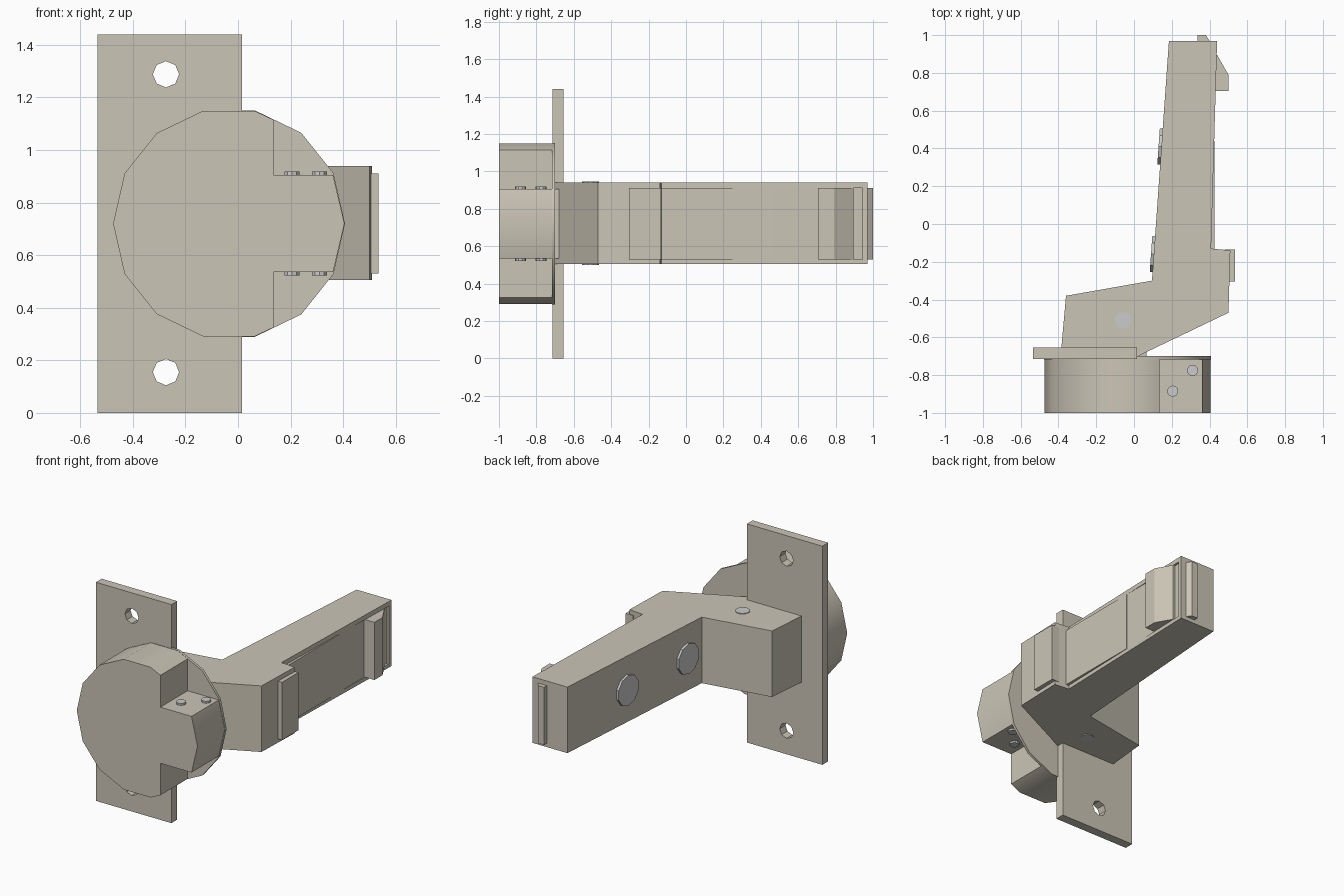
import bpy, bmesh, math
from mathutils import Vector

if "Cube" in bpy.data.objects:
    bpy.data.objects.remove(bpy.data.objects["Cube"])

CZ = 0.72          # mid height of the hinge
metal = bpy.data.materials.new("warm_metal")
metal.diffuse_color = (0.60, 0.56, 0.47, 1)
metal.use_nodes = True
metal.node_tree.nodes["Principled BSDF"].inputs["Base Color"].default_value = metal.diffuse_color


def prism(name, pts, a, b, axis="z", mat=metal, smooth=False, scale_a=1.0, centre=(0, 0)):
    """Extrude a 2D outline: axis z uses (x, y) points, axis y uses (x, z) points."""
    def place(p, d):
        return (p[0], p[1], d) if axis == "z" else (p[0], d, p[1])
    bm = bmesh.new()
    shrunk = [[c + (v - c) * scale_a for v, c in zip(p, centre)] for p in pts]
    lo = [bm.verts.new(place(p, a)) for p in shrunk]
    hi = [bm.verts.new(place(p, b)) for p in pts]
    bm.faces.new(lo)
    bm.faces.new(hi)
    n = len(pts)
    for i in range(n):
        j = (i + 1) % n
        bm.faces.new((lo[i], lo[j], hi[j], hi[i]))
    bmesh.ops.recalc_face_normals(bm, faces=bm.faces)
    me = bpy.data.meshes.new(name)
    bm.to_mesh(me)
    bm.free()
    ob = bpy.data.objects.new(name, me)
    bpy.context.collection.objects.link(ob)
    if mat:
        me.materials.append(mat)
    if smooth:
        bpy.ops.object.select_all(action="DESELECT")
        bpy.context.view_layer.objects.active = ob
        ob.select_set(True)
        bpy.ops.object.shade_smooth_by_angle(angle=math.radians(30))
    return ob


def rect(x0, x1, y0, y1):
    return [(x0, y0), (x1, y0), (x1, y1), (x0, y1)]


def ngon(n, r, cx, cy, turn=0.0):
    return [(cx + r * math.cos(turn + 2 * math.pi * i / n),
             cy + r * math.sin(turn + 2 * math.pi * i / n)) for i in range(n)]


def disc(name, loc, normal, r, depth, n=10):
    bpy.ops.mesh.primitive_cylinder_add(vertices=n, radius=r, depth=depth, location=loc)
    ob = bpy.context.object
    ob.name = name
    ob.rotation_euler = Vector(normal).to_track_quat("Z", "Y").to_euler()
    return ob


def cut(target, cutter):
    mod = target.modifiers.new("cut", "BOOLEAN")
    mod.operation = "DIFFERENCE"
    mod.solver = "EXACT"
    mod.object = cutter
    bpy.context.view_layer.objects.active = target
    bpy.ops.object.modifier_apply(modifier=mod.name)
    bpy.data.objects.remove(cutter)


# mounting plate with two screw holes
plate = prism("mounting_plate", rect(-0.535, 0.015, 0, 1.44), -0.715, -0.655, "y")
for z in (0.155, 1.288):
    cut(plate, prism("hole_cutter", ngon(8, 0.05, -0.274, z), -0.8, -0.6, "y", None))

# round cup: 14-sided outline with a notch above and below the central tongue
ring = ngon(14, 0.44, -0.035, CZ)
upper = [(0.135, 0.905), (0.135, 1.115)]
outline = [ring[0], ring[1][:1] + (0.905,)] + upper + ring[3:12]
outline += [(x, 2 * CZ - z) for x, z in reversed(upper)] + [(ring[13][0], 2 * CZ - 0.905)]
prism("hinge_cup", outline, -1.0, -0.705, "y", smooth=True)
prism("cup_flange", ngon(14, 0.442, -0.035, CZ), -0.717, -0.70, "y", smooth=True)
prism("cup_link", rect(-0.30, 0.065, -0.72, -0.675), 0.535, 0.905)

# small screws on both notch floors
for side in (1, -1):
    for x, y in ((0.205, -0.885), (0.31, -0.775)):
        disc("notch_screw", (x, y, CZ + side * 0.188), (0, 0, side), 0.03, 0.02)

# cranked arm
arm = prism("hinge_arm", [(-0.385, -0.66), (-0.36, -0.38), (0.095, -0.30), (0.185, 0.97),
                          (0.44, 0.97), (0.408, -0.13), (0.51, -0.14), (0.50, -0.47),
                          (0.02, -0.70), (-0.385, -0.70)], 0.505, 0.94)
cut(arm, prism("recess_cutter", [(0.425, 0.44), (0.50, 0.44), (0.50, 0.945), (0.425, 0.945)],
               0.53, 0.91, mat=None))

# side strip and pads along the arm
pads = {
    "side_strip": rect(0.40, 0.427, -0.14, 0.44),
    "step_pad": rect(0.48, 0.535, -0.305, -0.135),
    "end_catch": [(0.41, 0.705), (0.50, 0.705), (0.50, 0.79), (0.44, 0.895), (0.41, 0.895)],
    "end_tab": [(0.335, 0.96), (0.40, 0.96), (0.40, 0.97), (0.38, 1.0), (0.335, 1.0)],
}
for name, pts in pads.items():
    prism(name, pts, 0.53, 0.91)

# adjusting screws on the arm face, pivot pins through the elbow
for x, y in ((0.145, 0.41), (0.105, -0.16)):
    disc("adjusting_screw", (x, y, CZ), (-1, 0.07, 0), 0.10, 0.03)
disc("pivot_pin", (-0.055, -0.51, 0.7225), (0, 0, 1), 0.045, 0.444)
